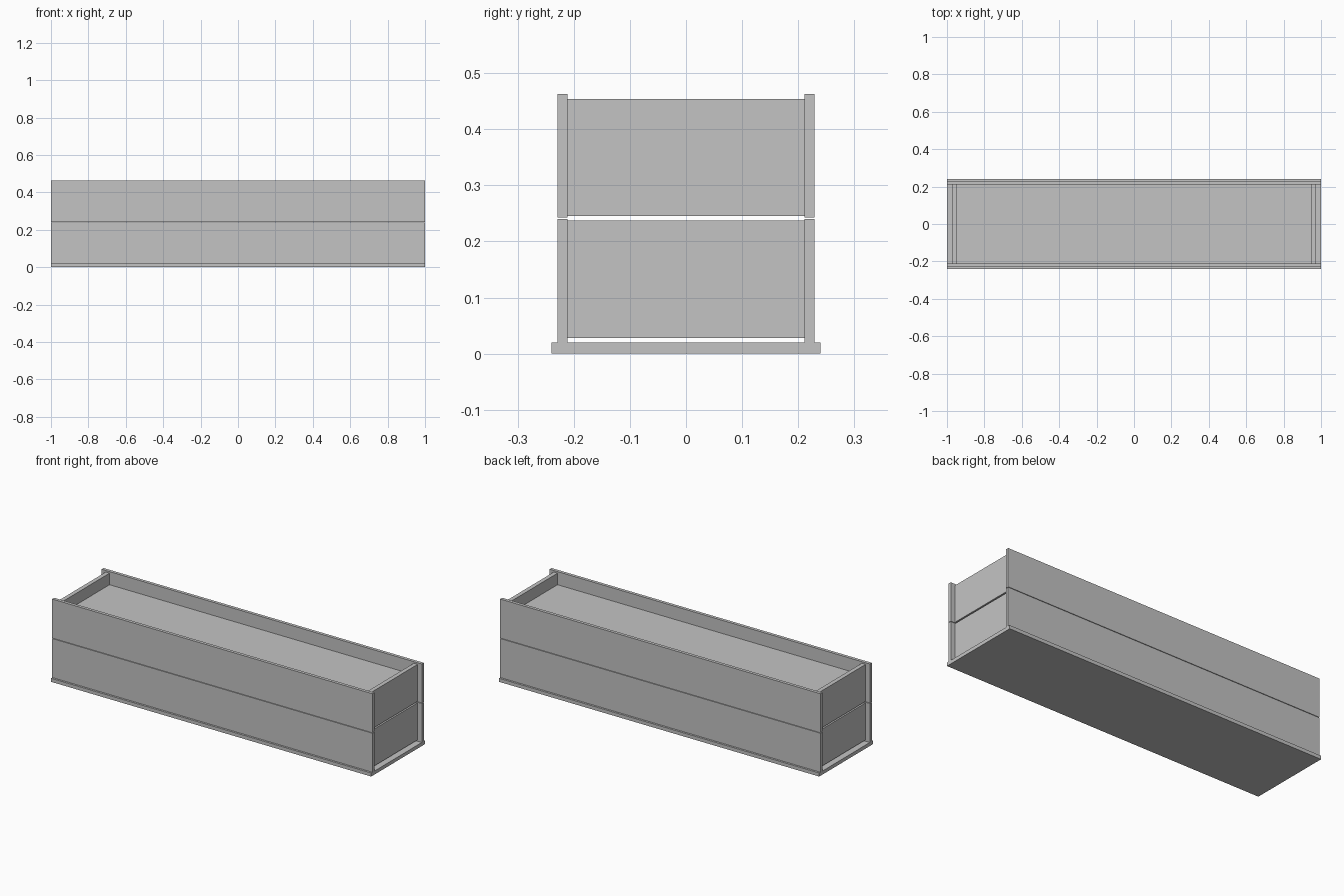
import bpy
import bmesh

cube = bpy.data.objects.get("Cube")
if cube:
    bpy.data.objects.remove(cube, do_unlink=True)

# Single plain grey for every part
grey = bpy.data.materials.new("light grey")
grey.use_nodes = True
colour = (0.55, 0.55, 0.55, 1)
grey.diffuse_color = colour
grey.node_tree.nodes["Principled BSDF"].inputs["Base Color"].default_value = colour


def box(name, x, y, z):
    """Flat-faced box spanning the given (low, high) ranges."""
    bm = bmesh.new()
    bmesh.ops.create_cube(bm, size=1)
    for v in bm.verts:
        v.co = [r[0] if c < 0 else r[1] for c, r in zip(v.co, (x, y, z))]
    mesh = bpy.data.meshes.new(name)
    bm.to_mesh(mesh)
    bm.free()
    mesh.materials.append(grey)
    obj = bpy.data.objects.new(name, mesh)
    bpy.context.collection.objects.link(obj)
    return obj


LENGTH = (-1, 1)
INNER_Y = 0.211     # inner face of the side boards
OUTER_Y = 0.229     # outer face of the side boards
END_IN, END_OUT = 0.95, 0.974

# Base board, slightly wider than the trays
box("base_board", LENGTH, (-0.24, 0.24), (0, 0.02))

# Two stacked trays: long side boards, recessed end boards, raised floor
for level, bottom, top in (("lower", 0.02, 0.24), ("upper", 0.243, 0.463)):
    end_low = 0.028 if level == "lower" else 0.245
    end_high = end_low + 0.209
    box(level + "_front_board", LENGTH, (-OUTER_Y, -INNER_Y), (bottom, top))
    box(level + "_back_board", LENGTH, (INNER_Y, OUTER_Y), (bottom, top))
    inner = (-INNER_Y, INNER_Y)
    box(level + "_left_end", (END_IN, END_OUT), inner, (end_low, end_high))
    box(level + "_right_end", (-END_OUT, -END_IN), inner, (end_low, end_high))
    box(level + "_floor", (-END_IN, END_IN), inner, (top - 0.094, top - 0.074))
